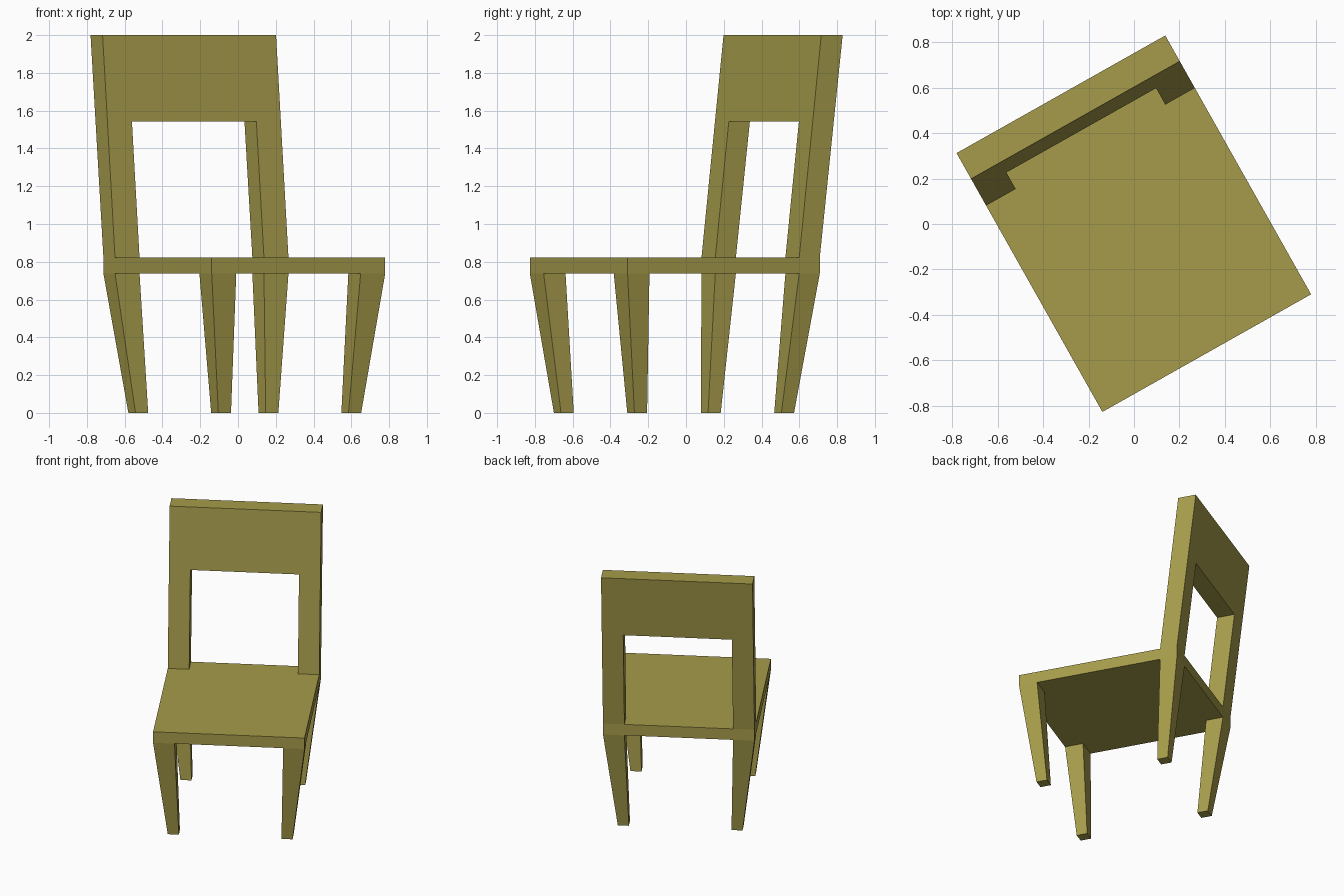
import bpy, bmesh
from math import radians
from mathutils import Matrix

if "Cube" in bpy.data.objects:
    bpy.data.objects.remove(bpy.data.objects["Cube"])

ROT = Matrix.Rotation(radians(29.4), 4, 'Z')   # the chair stands turned on the floor
W = 0.527            # half width
POST = 0.378         # inner side of posts and legs
SEAT_Z0, SEAT_Z1 = 0.738, 0.822
RAIL_Z, TOP = 1.543, 2.0

wood = bpy.data.materials.new("olive_wood")
wood.diffuse_color = (0.38, 0.33, 0.07, 1)
wood.use_nodes = True
wood.node_tree.nodes["Principled BSDF"].inputs["Base Color"].default_value = wood.diffuse_color


def block(name, low, high):
    """Tapered block between two levels, each (x0, x1, y0, y1, z)."""
    bm = bmesh.new()
    rings = []
    for x0, x1, y0, y1, z in (low, high):
        rings.append([bm.verts.new(p) for p in
                      ((x0, y0, z), (x1, y0, z), (x1, y1, z), (x0, y1, z))])
    a, b = rings
    bm.faces.new(a[::-1])
    bm.faces.new(b)
    for i in range(4):
        j = (i + 1) % 4
        bm.faces.new((a[i], a[j], b[j], b[i]))
    bmesh.ops.recalc_face_normals(bm, faces=bm.faces)
    bm.transform(ROT)
    me = bpy.data.meshes.new(name)
    bm.to_mesh(me)
    bm.free()
    me.materials.append(wood)
    ob = bpy.data.objects.new(name, me)
    bpy.context.collection.objects.link(ob)
    return ob


def back_level(x0, x1, z):
    """Slice of the leaning back at height z."""
    t = (z - SEAT_Z1) / (TOP - SEAT_Z1)
    return (x0, x1, 0.391 + 0.134 * t, 0.516 + 0.139 * t, z)


# seat
block("seat", (-W, W, -0.652, 0.516, SEAT_Z0), (-W, W, -0.652, 0.516, SEAT_Z1))

# legs and back posts, mirrored left and right
for side, s in (("left", -1), ("right", 1)):
    top_x = sorted((s * POST, s * W))
    foot_x = sorted((s * 0.357, s * 0.434))
    block(f"front_leg_{side}", (*foot_x, -0.558, -0.481, 0), (*top_x, -0.652, -0.519, SEAT_Z0))
    block(f"back_leg_{side}", (*foot_x, 0.335, 0.412, 0), (*top_x, 0.391, 0.516, SEAT_Z0))
    block(f"back_post_{side}", back_level(*top_x, SEAT_Z1), back_level(*top_x, RAIL_Z))

# wide top rail
block("top_rail", back_level(-W, W, RAIL_Z), back_level(-W, W, TOP))
